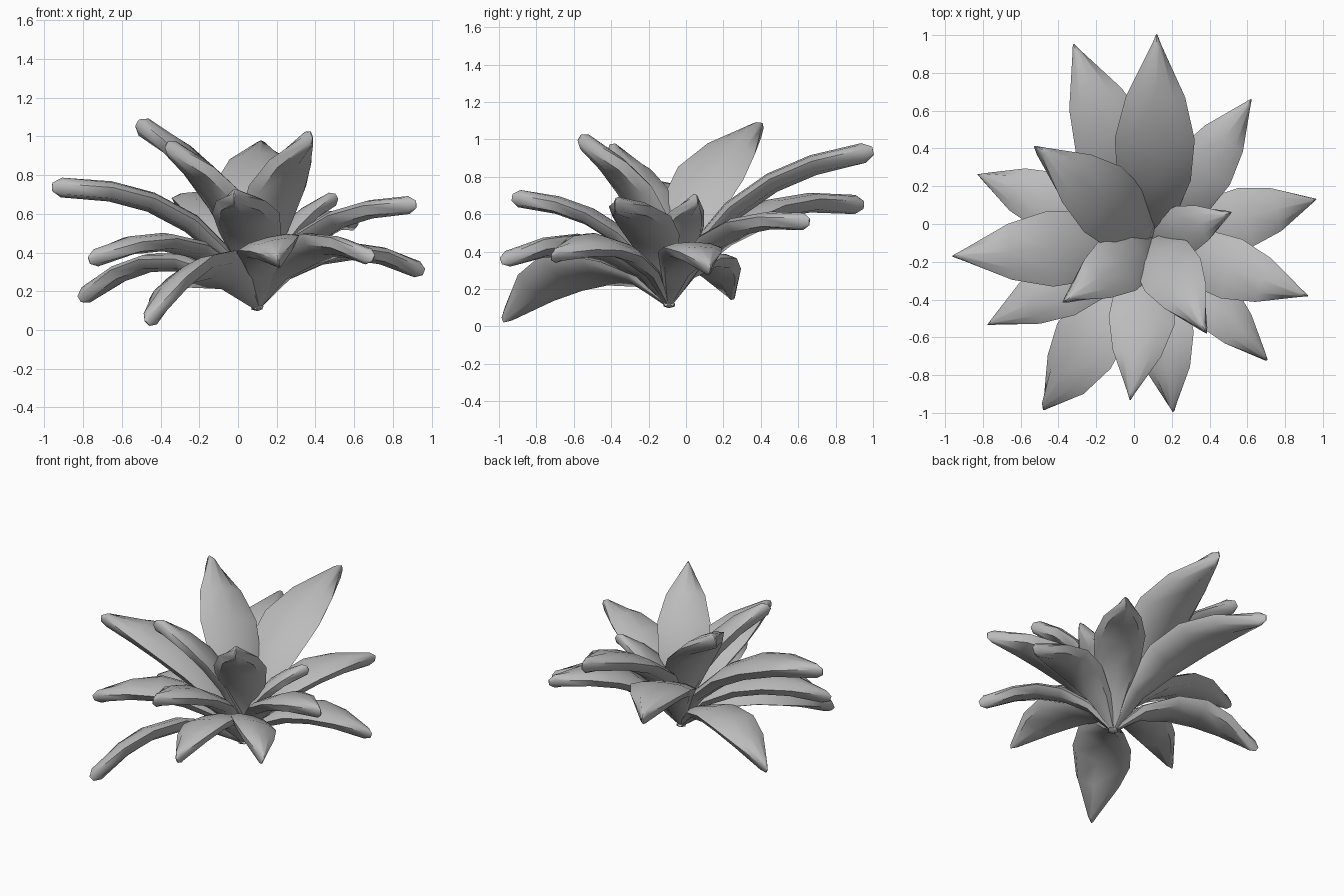
import bpy, bmesh, math
from mathutils import Matrix, Vector

cube = bpy.data.objects.get("Cube")
if cube:
    bpy.data.objects.remove(cube, do_unlink=True)

grey = bpy.data.materials.new("leaf grey")
grey.use_nodes = True
colour = (0.5, 0.5, 0.5, 1)
grey.diffuse_color = colour
grey.node_tree.nodes["Principled BSDF"].inputs["Base Color"].default_value = colour

BASE = Vector((0.1, -0.09, 0.115))

# Stations along a leaf: distance, arch height, half width, thickness
STATIONS = [(0, 0, 0.07, 0.3), (0.2, 0.72, 0.52, 0.75), (0.42, 1, 0.92, 1),
            (0.61, 0.95, 1, 1), (0.78, 0.66, 0.74, 1), (0.965, 0.11, 0.13, 0.97),
            (1, 0, 0.02, 0.4)]
# Cross-section: domed top, sides sloping in to a narrower keeled underside
SECTION = [(-1, 0.2), (-0.6, 0.47), (0, 0.55), (0.6, 0.47), (1, 0.2),
           (0.78, -0.4), (0, -0.58), (-0.78, -0.4)]


def finish(bm, name):
    bmesh.ops.recalc_face_normals(bm, faces=bm.faces)
    mesh = bpy.data.meshes.new(name)
    bm.to_mesh(mesh)
    bm.free()
    mesh.materials.append(grey)
    obj = bpy.data.objects.new(name, mesh)
    bpy.context.collection.objects.link(obj)
    bpy.ops.object.select_all(action="DESELECT")
    obj.select_set(True)
    bpy.context.view_layer.objects.active = obj
    bpy.ops.object.shade_smooth_by_angle(angle=math.radians(50))


def leaf(name, tip, roll=0, broad=1):
    chord = Vector(tip) - BASE
    size = chord.length
    along = chord.normalized()
    side = along.cross(Vector((0, 0, 1))).normalized()
    up = side.cross(along)
    # Low leaves arch more than upright ones
    pitch = math.degrees(math.asin(along.z))
    arch = min(0.22, max(0.14, 0.243 - 0.0026 * pitch))
    path = [BASE + (along * s[0] + up * s[1] * arch) * size for s in STATIONS]
    bm = bmesh.new()
    rings = []
    for i, (_, _, width, thick) in enumerate(STATIONS):
        tangent = path[min(i + 1, len(path) - 1)] - path[max(i - 1, 0)]
        twist = Matrix.Rotation(math.radians(roll), 3, tangent)
        across = twist @ side
        normal = across.cross(tangent).normalized()
        rings.append([bm.verts.new(path[i] + across * u * width * broad * 0.163 * size
                                   + normal * v * thick * 0.084 * size ** 0.5)
                      for u, v in SECTION])
    n = len(SECTION)
    for a, b in zip(rings, rings[1:]):
        for k in range(n):
            bm.faces.new((a[k], a[(k + 1) % n], b[(k + 1) % n], b[k]))
    bm.faces.new(rings[0])
    bm.faces.new(rings[-1])
    finish(bm, name)


# Leaf tips, from the upright heart to the drooping outer ring,
# each with an optional sideways roll in degrees and breadth
LEAVES = {
    "inner_leaf": [((0.38, -0.57, 1.01),), ((-0.52, 0.41, 1.07), 14),
                   ((-0.37, -0.41, 0.96),), ((0.51, 0.06, 0.69), 0, 1.12),
                   ((0.12, 1.0, 0.94), 0, 0.95)],
    "middle_leaf": [((-0.96, -0.17, 0.74),), ((-0.02, -0.93, 0.69), 0, 1.05),
                    ((0.92, -0.38, 0.65),), ((-0.32, 0.95, 0.65),),
                    ((0.62, 0.66, 0.56),)],
    "outer_leaf": [((0.7, -0.72, 0.37), -18), ((0.21, -0.99, 0.35), 14, 1.08),
                   ((-0.77, -0.53, 0.36),), ((0.96, 0.13, 0.3), 0, 1.08),
                   ((-0.82, 0.26, 0.16),), ((-0.47, -0.98, 0.035), 26, 1.18)],
}
for kind, leaves in LEAVES.items():
    for number, settings in enumerate(leaves, 1):
        leaf(f"{kind}_{number}", *settings)

# Small knot where the leaves meet
bm = bmesh.new()
bmesh.ops.create_icosphere(bm, subdivisions=1, radius=0.03)
for v in bm.verts:
    v.co = BASE + Vector((v.co.x * 1.2, v.co.y * 1.2, v.co.z * 0.6))
finish(bm, "leaf_knot")
